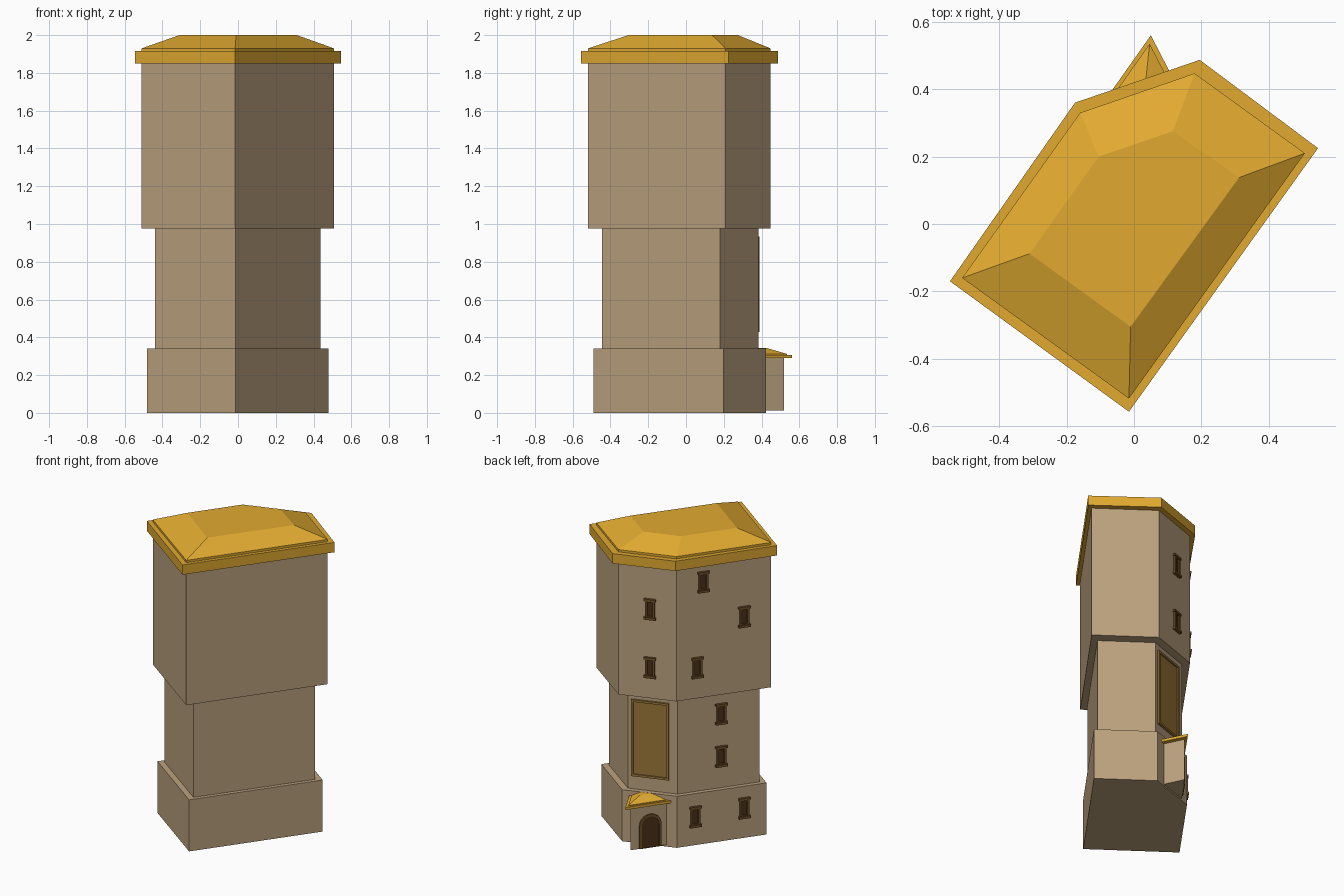
import bpy, bmesh, math
from mathutils import Vector, Matrix

if "Cube" in bpy.data.objects:
    bpy.data.objects.remove(bpy.data.objects["Cube"])


def material(name, rgb):
    m = bpy.data.materials.new(name)
    m.diffuse_color = (*rgb, 1)
    m.use_nodes = True
    m.node_tree.nodes["Principled BSDF"].inputs["Base Color"].default_value = m.diffuse_color
    return m


STONE = material("stone", (0.50, 0.36, 0.21))
ROOF = material("roof_orange", (0.75, 0.40, 0.03))
TRIM = material("dark_trim", (0.16, 0.08, 0.02))
PANE = material("dark_pane", (0.07, 0.03, 0.01))
PANEL = material("panel_brown", (0.32, 0.18, 0.04))


def add_mesh(name, bm, mat):
    bmesh.ops.recalc_face_normals(bm, faces=bm.faces)
    me = bpy.data.meshes.new(name)
    bm.to_mesh(me)
    bm.free()
    me.materials.append(mat)
    ob = bpy.data.objects.new(name, me)
    bpy.context.collection.objects.link(ob)
    return ob


def loft(name, rings, mat, frame=Matrix()):
    """Closed solid through rings of (outline, height)."""
    bm = bmesh.new()
    loops = [[bm.verts.new(frame @ Vector((x, y, z))) for x, y in pts] for pts, z in rings]
    for lo, hi in zip(loops, loops[1:]):
        n = len(lo)
        for i in range(n):
            bm.faces.new((lo[i], lo[(i + 1) % n], hi[(i + 1) % n], hi[i]))
    bm.faces.new(loops[0][::-1])
    bm.faces.new(loops[-1])
    return add_mesh(name, bm, mat)


def scaled(pts, s, c=(0, 0)):
    return [(c[0] + (x - c[0]) * s, c[1] + (y - c[1]) * s) for x, y in pts]


def wall_frame(p, q, t, z):
    """Local x along the wall, local y up, local z outward."""
    p, q = Vector((*p, 0)), Vector((*q, 0))
    u = (q - p).normalized()
    n = Vector((u.y, -u.x, 0))
    o = p.lerp(q, t) + Vector((0, 0, z))
    return Matrix(((u.x, 0, n.x, o.x), (u.y, 0, n.y, o.y), (0, 1, 0, o.z), (0, 0, 0, 1)))


def slab(name, frame, w, h, depth, mat, cy=0):
    pts = [(-w / 2, cy - h / 2), (w / 2, cy - h / 2), (w / 2, cy + h / 2), (-w / 2, cy + h / 2)]
    loft(name, [(pts, -0.01), (pts, depth)], mat, frame)


def rim(name, frame, w, h, t, depth, mat):
    for s in (-1, 1):
        slab(name + "_rail", frame, w, t, depth, mat, s * (h - t) / 2)
        side = frame @ Matrix.Translation((s * (w - t) / 2, 0, 0))
        slab(name + "_stile", side, t, h - 2 * t, depth, mat)


# Tower: three five-sided storeys
body = [(-0.51, -0.16), (-0.015, -0.518), (0.507, 0.21), (0.18, 0.447), (-0.16, 0.33)]
base, middle = scaled(body, 0.945), scaled(body, 0.86)
loft("base_storey", [(base, 0), (base, 0.34)], STONE)
loft("middle_storey", [(middle, 0.33), (middle, 0.99)], STONE)
loft("upper_storey", [(body, 0.975), (body, 1.86)], STONE)

# Hipped roof with projecting eave
eave = [(-0.546, -0.17), (-0.015, -0.557), (0.546, 0.225), (0.195, 0.487), (-0.175, 0.36)]
plateau = [(-0.31, -0.088), (-0.01, -0.305), (0.312, 0.138), (0.115, 0.275), (-0.105, 0.2)]
loft("roof", [(eave, 1.85), (eave, 1.915), (body, 1.915), (body, 1.93), (plateau, 2.0)], ROOF)

# Windows: (outline, wall start corner, position along wall, height)
windows = [(body, 4, 0.283, 1.74), (body, 4, 0.714, 1.47), (body, 4, 0.22, 1.18),
           (middle, 4, 0.532, 0.83), (middle, 4, 0.532, 0.55),
           (base, 4, 0.75, 0.20), (base, 4, 0.204, 0.19),
           (body, 3, 0.55, 1.565), (body, 3, 0.55, 1.18)]
for ring, i, t, z in windows:
    f = wall_frame(ring[i], ring[(i + 1) % 5], t, z)
    slab("window_pane", f, 0.05, 0.11, 0.004, PANE)
    rim("window_frame", f, 0.06, 0.12, 0.013, 0.012, TRIM)
    slab("window_sill", f, 0.074, 0.016, 0.018, TRIM, -0.06)
    slab("window_lintel", f, 0.074, 0.014, 0.016, TRIM, 0.06)

# Large framed panel above the porch
f = wall_frame(middle[3], middle[4], 0.45, 0.68)
slab("wall_panel", f, 0.225, 0.49, 0.004, PANEL)
rim("wall_panel_frame", f, 0.235, 0.505, 0.014, 0.012, PANEL)

# Corner porch with its own hipped roof
porch = [(0.042, 0.52), (-0.095, 0.326), (0.105, 0.39)]
porch_eave = [(0.05, 0.56), (-0.118, 0.322), (0.13, 0.405)]
porch_mid = scaled(porch_eave, 0.82, (0.03, 0.42))
porch_top = scaled(porch_eave, 0.25, (0.03, 0.385))
loft("porch_walls", [(porch, 0.012), (porch, 0.295)], STONE)
loft("porch_roof", [(porch_eave, 0.29), (porch_eave, 0.307), (porch_mid, 0.307),
                    (porch_mid, 0.312), (porch_top, 0.343)], ROOF)


# Arched door with surround
def arch(w, spring):
    r = w / 2
    curve = [(r * math.cos(math.pi * k / 10), spring + r * math.sin(math.pi * k / 10)) for k in range(11)]
    return [(-r, 0), (r, 0)] + curve


f = wall_frame(porch[0], porch[1], 0.53, 0.013)
outer, inner = arch(0.14, 0.15), arch(0.11, 0.15)
loft("door_surround", [(outer, -0.01), (outer, 0.008), (inner, 0.008), (inner, 0.003)], TRIM, f)
loft("door_leaf", [(inner, -0.005), (inner, 0.0035)], PANE, f)
